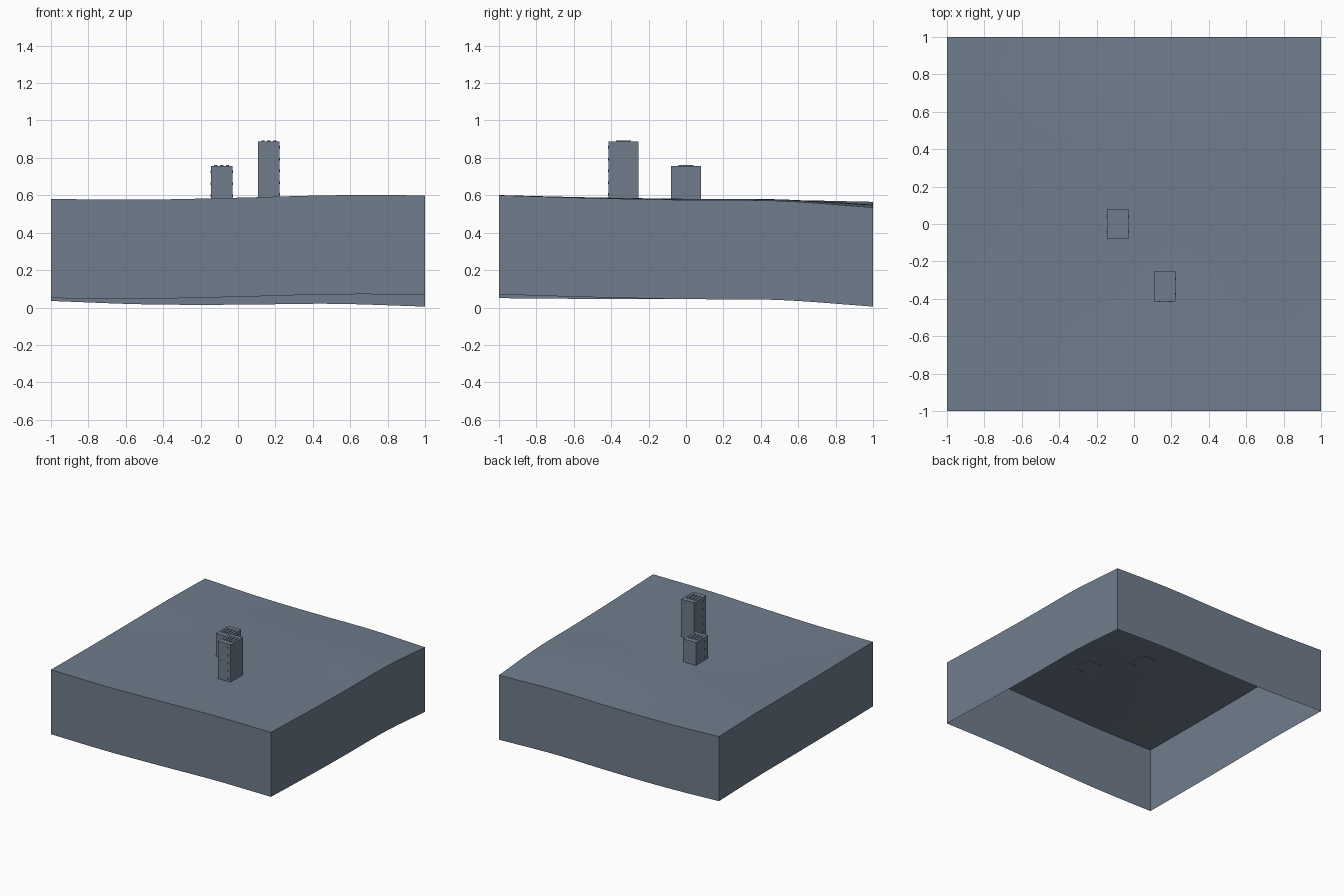
import bpy, bmesh
from mathutils import Matrix, Vector

cube = bpy.data.objects.get("Cube")
if cube:
    bpy.data.objects.remove(cube, do_unlink=True)

slate = bpy.data.materials.new("slate grey")
slate.use_nodes = True
slate.diffuse_color = (0.16, 0.205, 0.265, 1)
slate.node_tree.nodes["Principled BSDF"].inputs["Base Color"].default_value = slate.diffuse_color

N = 32          # terrain cells per side
SKIRT = 0.53    # depth of the hanging sides

# Edge height profiles, evenly spaced from -1 to 1
FRONT = (0.58, 0.577, 0.587, 0.60, 0.60)
BACK = (0.565, 0.547, 0.545, 0.55, 0.535)
LEFT = (0.58, 0.576, 0.575, 0.575, 0.565)
RIGHT = (0.60, 0.585, 0.575, 0.57, 0.535)


def curve(points, t):
    """Smooth curve through evenly spaced heights, t from 0 to 1."""
    last = len(points) - 1
    i = min(int(t * last), last - 1)
    f = t * last - i
    b, c = points[i], points[i + 1]
    a = points[i - 1] if i else 2 * b - c
    d = points[i + 2] if i + 2 <= last else 2 * c - b
    return b + f / 2 * (c - a + f * (2*a - 5*b + 4*c - d + f * (3 * (b - c) + d - a)))


def ground(x, y):
    """Terrain height blended from the four edge profiles."""
    u, v = (x + 1) / 2, (y + 1) / 2
    across = (1 - v) * curve(FRONT, u) + v * curve(BACK, u)
    along = (1 - u) * curve(LEFT, v) + u * curve(RIGHT, v)
    corners = ((1 - v) * ((1 - u) * FRONT[0] + u * FRONT[-1])
               + v * ((1 - u) * BACK[0] + u * BACK[-1]))
    return across + along - corners


def finish(bm, name):
    mesh = bpy.data.meshes.new(name)
    bm.to_mesh(mesh)
    bm.free()
    mesh.materials.append(slate)
    obj = bpy.data.objects.new(name, mesh)
    bpy.context.collection.objects.link(obj)
    return obj


def box(bm, low, high):
    low, high = Vector(low), Vector(high)
    size = Matrix.Diagonal((high - low).to_4d())
    bmesh.ops.create_cube(bm, size=1, matrix=Matrix.Translation((low + high) / 2) @ size)


# Terrain with hanging sides, open underneath
bm = bmesh.new()
bmesh.ops.create_grid(bm, x_segments=N, y_segments=N, size=1)
for v in bm.verts:
    v.co.z = ground(v.co.x, v.co.y)
rim = [e for e in bm.edges if e.is_boundary]
skirt = bmesh.ops.extrude_edge_only(bm, edges=rim)["geom"]
for v in skirt:
    if isinstance(v, bmesh.types.BMVert):
        v.co.z -= SKIRT
bmesh.ops.recalc_face_normals(bm, faces=bm.faces)
if max(bm.faces, key=lambda f: f.calc_center_median().z).normal.z < 0:
    bmesh.ops.reverse_faces(bm, faces=bm.faces)
terrain = finish(bm, "terrain")
bpy.ops.object.select_all(action='DESELECT')
terrain.select_set(True)
bpy.context.view_layer.objects.active = terrain
bpy.ops.object.shade_smooth_by_angle()


def building(name, x, y, top):
    w, d = 0.058, 0.08
    base = ground(x, y) - 0.005

    # Tower block
    bm = bmesh.new()
    box(bm, (x - w, y - d, base), (x + w, y + d, top))
    finish(bm, name)

    # Low strips along the roof
    bm = bmesh.new()
    for i in (-1, 0, 1):
        cx = x + i * 0.031
        box(bm, (cx - 0.009, y - 0.04, top), (cx + 0.009, y + 0.04, top + 0.005))
    finish(bm, name + "_roof_strips")

    # Small window plates on all four walls
    bm = bmesh.new()
    floors = round((top - base) / 0.065)
    for floor in range(floors):
        z = base + (floor + 0.5) * (top - base) / floors
        for i in (-1, 1):
            for side in (-1, 1):
                cx, cy = x + side * w, y + side * d
                wx, wy = x + i * 0.028, y + i * 0.04
                box(bm, (wx - 0.005, cy - 0.001, z - 0.007), (wx + 0.005, cy + 0.001, z + 0.007))
                box(bm, (cx - 0.001, wy - 0.005, z - 0.007), (cx + 0.001, wy + 0.005, z + 0.007))
    finish(bm, name + "_windows")


building("short_building", -0.087, 0, 0.757)
building("tall_building", 0.165, -0.335, 0.888)
